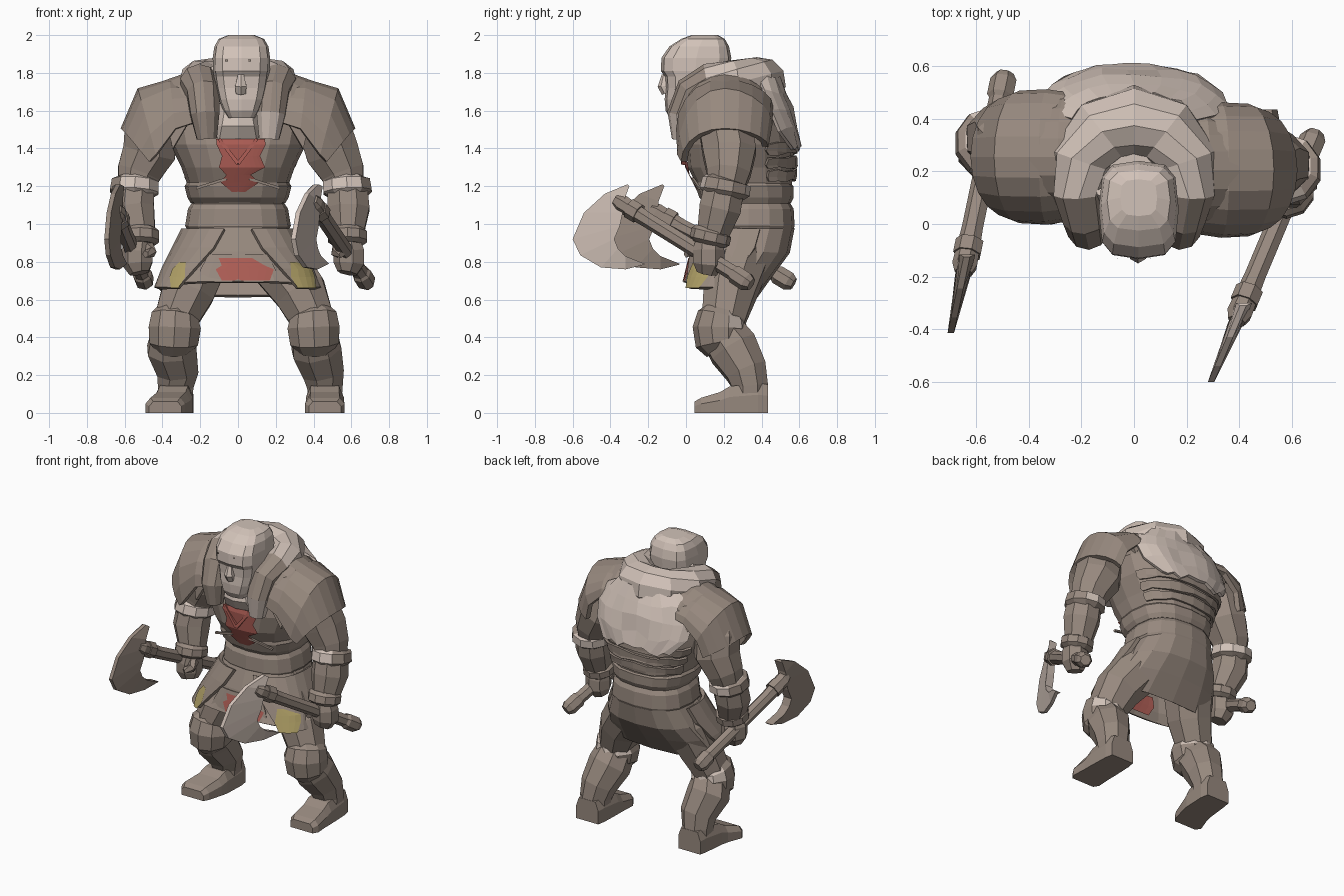
import bpy, bmesh, math, random
from mathutils import Vector

random.seed(4)
cube = bpy.data.objects.get("Cube")
if cube:
    bpy.data.objects.remove(cube)


def material(name, rgb):
    m = bpy.data.materials.new(name)
    m.use_nodes = True
    m.diffuse_color = (*rgb, 1)
    m.node_tree.nodes["Principled BSDF"].inputs["Base Color"].default_value = (*rgb, 1)
    return m


BROWN = material("brown leather", (.31, .25, .21))
PALE = material("pale skin, fur and steel", (.64, .54, .48))
RED = material("red emblem", (.42, .11, .09))
GOLD = material("gold trim", (.42, .34, .13))


def loft(name, rings, mats, closed=True, caps=True, rule=None, thick=0):
    """Skin a list of equal-length point rings."""
    mats = mats if isinstance(mats, list) else [mats]
    bm = bmesh.new()
    rows = [[bm.verts.new(p) for p in r] for r in rings]
    n = len(rows[0])
    for a, b in zip(rows, rows[1:]):
        for i in range(n if closed else n - 1):
            j = (i + 1) % n
            bm.faces.new((a[i], a[j], b[j], b[i]))
    if closed and caps:
        bm.faces.new(rows[0])
        bm.faces.new(rows[-1])
    bmesh.ops.recalc_face_normals(bm, faces=bm.faces)
    if rule:
        for f in bm.faces:
            f.material_index = rule(f.calc_center_median())
    mesh = bpy.data.meshes.new(name)
    bm.to_mesh(mesh)
    bm.free()
    for m in mats:
        mesh.materials.append(m)
    ob = bpy.data.objects.new(name, mesh)
    bpy.context.collection.objects.link(ob)
    if thick:
        mod = ob.modifiers.new("thickness", "SOLIDIFY")
        mod.thickness, mod.offset = thick, 0


def oval(z, cy, rx, ry, n=16, e=.8, a0=0, a1=360, cx=0):
    """Rounded-box ring; angles run from the front towards +x."""
    full = a1 - a0 == 360
    pts = []
    for i in range(n if full else n + 1):
        a = math.radians(a0 + (a1 - a0) * i / n)
        s, c = math.sin(a), math.cos(a)
        pts.append(Vector((cx + rx * math.copysign(abs(s) ** e, s),
                           cy - ry * math.copysign(abs(c) ** e, c), z)))
    return pts


def patch(name, base, rows, gap, mat, n=6, thick=0, ragged=0, e=.8):
    """Sheet lying just above a body made of ovals; rows are (z, a0, a1)."""
    rings = []
    for z, a0, a1 in rows:
        for p, q in zip(base, base[1:]):
            lo, hi = min(p, q), max(p, q)
            if lo[0] <= z <= hi[0]:
                t = (z - lo[0]) / (hi[0] - lo[0])
                cy, rx, ry = (lo[k] + (hi[k] - lo[k]) * t for k in (1, 2, 3))
        ring = oval(z, cy, rx + gap, ry + gap, n, e, a0, a1)
        for p in ring:
            p.z += random.uniform(-ragged, ragged)
            p.y += random.uniform(-ragged, ragged) * .4
        rings.append(ring)
    loft(name, rings, mat, closed=False, thick=thick)


def tube(name, path, mats, n=8, ref=(0, 1, 0), rule=None):
    """Round limb through (x, y, z, radius) stations."""
    pts = [Vector(p[:3]) for p in path]
    rings = []
    for i, p in enumerate(pts):
        t = (pts[min(i + 1, len(pts) - 1)] - pts[max(i - 1, 0)]).normalized()
        u = t.cross(Vector(ref)).normalized()
        v = t.cross(u)
        rings.append([p + path[i][3] * (u * math.cos(a) + v * math.sin(a))
                      for a in ((k + .5) * math.tau / n for k in range(n))])
    loft(name, rings, mats, rule=rule)


# Torso, waist layers and belt: (z, centre y, half width, half depth)
TORSO = [(.95, .33, .25, .22), (1.1, .33, .245, .222), (1.2, .31, .265, .25),
         (1.3, .29, .3, .28), (1.42, .285, .36, .285), (1.55, .285, .39, .255),
         (1.68, .3, .33, .2), (1.77, .32, .2, .13)]
loft("torso", [oval(*r) for r in TORSO], BROWN)
loft("belt", [oval(*r) for r in ((.96, .33, .265, .235), (.99, .33, .28, .245),
                                 (1.08, .33, .265, .24), (1.11, .33, .245, .222))], BROWN)
loft("chest_hem", [oval(*r) for r in ((1.11, .33, .25, .225), (1.14, .32, .268, .25),
                                      (1.2, .31, .283, .26), (1.22, .3, .27, .25))], BROWN)
for k, z in enumerate((1.23, 1.3, 1.37)):
    patch(f"back_wrap_{k}", TORSO, [(z, 115, 245), (z + .015, 112, 248), (z + .055, 115, 245)],
          .012, BROWN, 10, .016, .008)
patch("chest_emblem", TORSO, [(1.17, -4, 5), (1.22, -14, 18), (1.26, -8, 9), (1.3, -14, 22),
                              (1.36, -10, 15), (1.42, -13, 18), (1.45, -13, 17)], .014, RED, 8)
for s in (1, -1):
    tube("chest_v_trim", [(s * .1, -.005, 1.45, .012), (0, -.015, 1.32, .015)], RED, 4)
    tube("chest_cross_trim", [(s * .22, .07, 1.19, .01), (s * .06, .035, 1.24, .01)], BROWN, 4)

# Skirt with a lower back hem, side flaps and front cloth
SKIRT = [(.98, .33, .26, .235), (.85, .29, .325, .25), (.75, .24, .375, .225), (.64, .18, .415, .19)]
skirt_rings = [oval(*r) for r in SKIRT]
for p in skirt_rings[-1]:
    p.z += .015 - (p.y - .18) * .2
loft("skirt", skirt_rings, BROWN, caps=False, thick=.02)
for s in (1, -1):
    patch("side_flap", SKIRT, [(.97, s * 10, s * 100), (.87, s * 17, s * 100), (.76, s * 30, s * 97),
                               (.66, s * 42, s * 92)], .025, BROWN, 6, .025)
    wide = 62 + 8 * s
    patch("gold_flap_mark", SKIRT, [(.66, s * 40, s * (wide - 6)), (.72, s * 36, s * wide),
                                    (.76, s * 38, s * wide), (.8, s * 40, s * 48)], .043, GOLD, 4)
patch("front_cloth", SKIRT, [(.84, -22, 22), (.76, -26, 26), (.69, -28, 28)], .008, BROWN, 6, .015)
patch("cloth_emblem", SKIRT, [(.7, -8, 19), (.76, -13, 24), (.78, -9, 17), (.82, -12, 8)], .02, RED)
patch("cloth_emblem_inside", SKIRT, [(.7, -10, 19), (.76, -16, 24), (.82, -14, 10)], -.03, RED)

# Fur collar, lining and ragged cape
half = [(-.165, -.02, 1.45, .055), (-.175, -.02, 1.58, .08), (-.185, .03, 1.7, .09),
        (-.205, .12, 1.745, .105), (-.2, .24, 1.75, .12), (-.125, .355, 1.75, .13)]
tube("fur_collar", half + [(0, .395, 1.75, .135)] + [(-x, y, z, r) for x, y, z, r in half[::-1]],
     [BROWN, PALE], 10, (0, 1, -1),
     lambda c: int(c.y > .09 or (c.x > 0 and c.z < 1.58)))
loft("fur_lining", [oval(1.6, .24, .2, .2, 12), oval(1.78, .24, .19, .2, 12)], PALE)
patch("fur_cape", TORSO, [(1.76, 112, 248), (1.7, 116, 244), (1.6, 122, 240), (1.5, 130, 234),
                          (1.4, 146, 218)], .032, PALE, 10, .02, .02)

# Neck and head
loft("neck", [oval(1.45, .14, .15, .16, 10), oval(1.52, .1, .13, .16, 10),
              oval(1.64, .09, .1, .12, 10)], PALE)
HEAD = [(1.56, -.005, .07, .08), (1.6, .0, .095, .108), (1.66, .025, .12, .138),
        (1.72, .045, .135, .153), (1.78, .05, .145, .162), (1.81, .05, .15, .183),
        (1.88, .055, .152, .185), (1.94, .07, .143, .158), (1.98, .09, .12, .115),
        (2.0, .1, .07, .07)]
loft("head", [oval(*r, 12, .6, cx=.018) for r in HEAD], PALE)
tube("nose", [(.015, -.11, 1.79, .018), (.015, -.115, 1.73, .035), (.015, -.1, 1.695, .03)], PALE, 6)
for s in (1, -1):
    tube("ear", [(.018 + s * .135, .1, 1.73, .015), (.018 + s * .148, .11, 1.79, .028),
                 (.018 + s * .145, .12, 1.83, .015)], PALE, 6)
    patch("eye_mark", HEAD, [(1.86, s * 9, s * 14), (1.872, s * 9, s * 14)], .004, BROWN, 2, e=.58)

# Shoulder plates: arched sheets, stations (x, half depth, top, drop, front and back pinch)
for s, side, cy in ((1, "left", .205), (-1, "right", .255)):
    rows = [[(s * (x - pinch * (1 - math.sin(a))), cy - hw * math.cos(a),
              top - drop * (1 - math.sin(a)) * (1 + .3 * math.cos(a)))
             for a in (k * math.pi / 10 for k in range(11))]
            for x, hw, top, drop, pinch in ((.2, .22, 1.74, .15, 0), (.36, .24, 1.75, .19, .03),
                                            (.52, .235, 1.705, .26, .09), (.605, .215, 1.5, .13, .14))]
    loft(side + "_shoulder_plate", rows, BROWN, closed=False, thick=.035)
    inner = [[(x * .8, cy + (y - cy) * .9, z + .03) for x, y, z in r] for r in rows[:3]]
    loft(side + "_upper_plate", inner, BROWN, closed=False, thick=.03)

# Arms with cuffs and fists; the right arm is drawn back
for side, sx, elbow, wrist, dy in (("left", 1, .575, .58, 0), ("right", -1, .545, .52, .1)):
    def arm(part, rows, mat, n=8, rule=None):
        tube(f"{side}_{part}", [(sx * x, y + dy, z, r) for x, y, z, r in rows], mat, n, rule=rule)
    arm("upper_arm", [(.42, .2 - dy / 2, 1.62, .12), (.46, .21, 1.5, .15), (elbow - .075, .23, 1.38, .152),
                      (elbow - .02, .225, 1.27, .125), (elbow, .21, 1.18, .1)], BROWN)
    arm("elbow_cuff", [(elbow, .22, 1.24, .1), (elbow, .215, 1.225, .13), (elbow + .005, .205, 1.17, .135),
                       (elbow + .005, .2, 1.14, .1)], [BROWN, PALE], 10,
        lambda c: int(c.z > 1.16 and sx * c.x < elbow + .06))
    arm("forearm", [(elbow + .005, .2, 1.18, .115), (elbow + .01, .18, 1.08, .12),
                    (wrist, .14, .94, .09)], BROWN)
    arm("wrist_cuff", [(wrist, .14, .97, .09), (wrist, .135, .955, .108), (wrist, .125, .91, .108),
                       (wrist, .12, .89, .08)], BROWN, 10)
    arm("fist", [(wrist, .12, .92, .07), (wrist + .01, .12, .86, .085), (wrist + .01, .12, .79, .085),
                 (wrist, .11, .74, .055)], BROWN, 7)
    arm("thumb", [(wrist - .05, .09, .88, .03), (wrist - .06, .04, .85, .03), (wrist - .03, .0, .84, .02)],
        BROWN, 5)

# Axes: drawn in the (y, z) plane, then swung so x follows y
EDGE = [(-.31, 1.21), (-.43, 1.16), (-.54, 1.06), (-.6, .92), (-.56, .835), (-.45, .77), (-.32, .76), (-.22, .785)]
CORE = [(-.3, 1.2), (-.33, 1.12), (-.335, 1.06), (-.35, .99), (-.38, .92), (-.36, .87), (-.32, .83), (-.22, .79)]
for side, x0, k, dy, steel, tail, sag in (("left", .595, .42, 0, PALE, 0, 0),
                                          ("right", -.545, .21, .185, BROWN, .04, .05)):
    def place(y, z, off=0):
        return Vector((x0 + k * (y - .12) + off, y + dy, z))
    def stick(part, rows):
        tube(f"{side}_axe_{part}", [(*place(y, z - sag * (.34 - y) / .7), r) for y, z, r in rows],
             BROWN, 7, (0, 0, 1))
    stick("handle", [(-.37, 1.13, .035), (-.34, 1.11, .05), (-.2, 1.02, .042), (.26 + tail, .735, .042)])
    stick("pommel", [(.24 + tail, .75, .035), (.26 + tail, .735, .052), (.32 + tail, .695, .052),
                     (.345 + tail, .68, .035)])
    stick("collar", [(-.3, 1.085, .055), (-.25, 1.055, .055)])
    loft(f"{side}_axe_blade", [[place(*e, -.012), place(*e, .012), place(*c, .03), place(*c, -.03)]
                               for e, c in zip(EDGE, CORE)], steel)

# Legs, knee bands and boots
for side, s, knee, ankle, splay in (("left", 1, .4, .46, 0), ("right", -1, .335, .33, .055)):
    def leg(part, rows, n=8, rule=None):
        tube(f"{side}_{part}", [(s * x, y, z, r) for x, y, z, r in rows], [BROWN, PALE], n, rule=rule)
    leg("thigh", [(.15, .31, .92, .14), (.21, .28, .8, .165), (knee - .07, .23, .64, .15),
                  (knee - .01, .2, .5, .125), (knee, .19, .42, .11)])
    leg("knee_band", [(knee - .01, .2, .53, .1), (knee, .19, .51, .13), (knee, .18, .45, .145),
                      (knee + .005, .185, .37, .135), (knee + .005, .2, .34, .1)], 10,
        lambda c: int(c.z > .46 and c.y > .24))
    leg("shin", [(knee, .19, .43, .125), (knee + .015, .25, .34, .14), (ankle - .01, .32, .22, .118),
                 (ankle, .34, .14, .102), (ankle, .34, .05, .095)])
    feet = []
    for y, hw, h, drift in ((.435, .085, .15, 0), (.38, .095, .16, 0), (.23, .1, .14, .2),
                            (.18, .1, .11, .4), (.08, .105, .08, 1), (.045, .085, .06, 1)):
        x = s * (ankle + splay * drift)
        feet.append([(x - hw, y, 0), (x + hw, y, 0), (x + hw, y, h * .6),
                     (x + hw * .75, y, h), (x - hw * .75, y, h), (x - hw, y, h * .6)])
    loft(f"{side}_boot", feet, BROWN)
